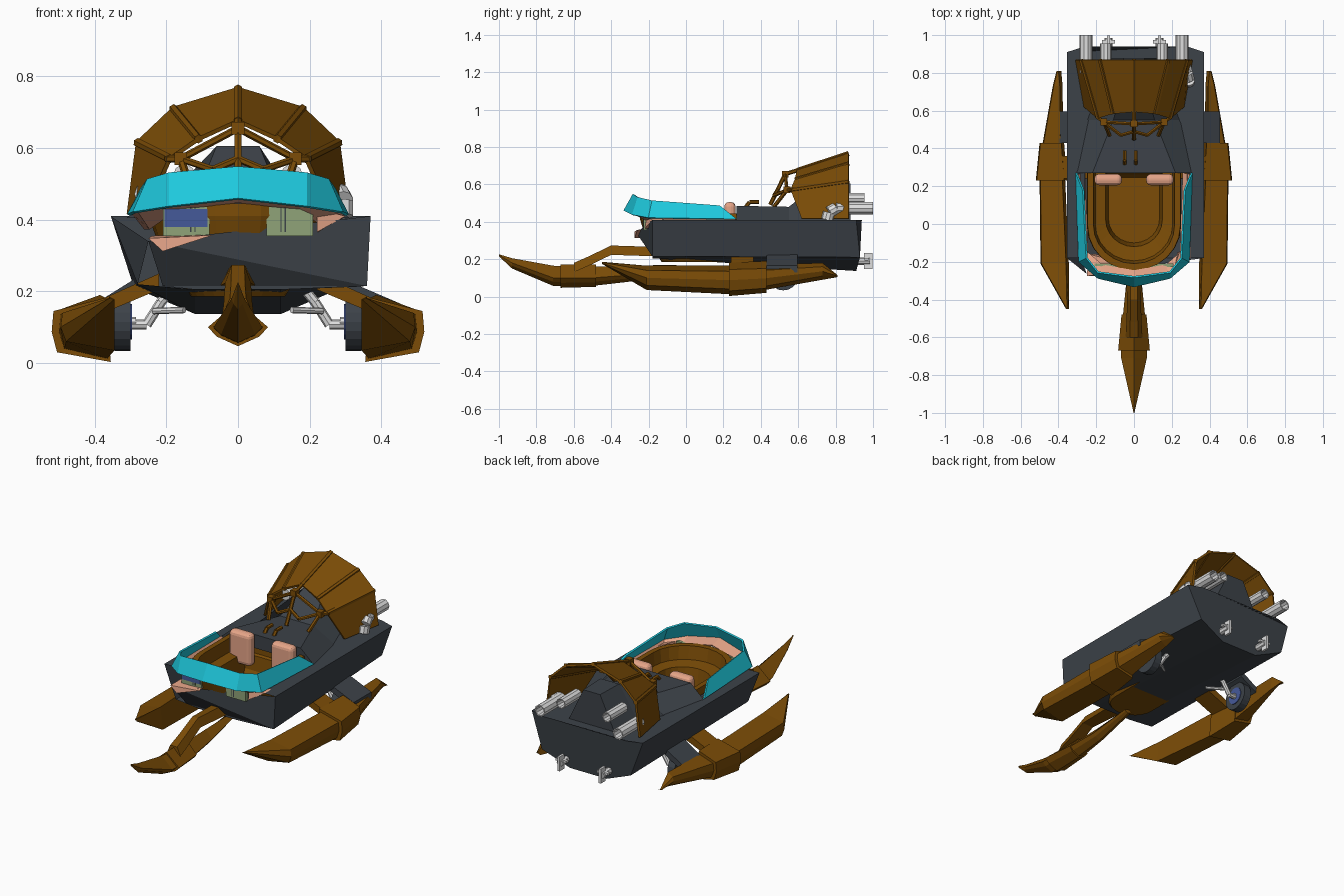
import bpy, bmesh, math
from mathutils import Vector, Matrix

def mat(name, c):
    m = bpy.data.materials.new(name)
    m.diffuse_color = (*c, 1)
    return m

BROWN = mat("brown", (0.20, 0.073, 0.002))
DARK = mat("dark_grey", (0.046, 0.055, 0.066))
CYAN = mat("cyan", (0.013, 0.58, 0.72))
SALMON = mat("salmon", (0.80, 0.38, 0.25))
STEEL = mat("light_grey", (0.74, 0.74, 0.74))
BLUE = mat("blue", (0.06, 0.10, 0.32))
GREEN = mat("pale_green", (0.28, 0.37, 0.19))

def finish(bm, name, m, solid=0):
    bmesh.ops.recalc_face_normals(bm, faces=bm.faces)
    me = bpy.data.meshes.new(name)
    bm.to_mesh(me)
    bm.free()
    ob = bpy.data.objects.new(name, me)
    bpy.context.collection.objects.link(ob)
    me.materials.append(m)
    if solid:
        md = ob.modifiers.new("thickness", 'SOLIDIFY')
        md.thickness = solid
        md.offset = 0
    return ob

def loft(name, rings, m, closed=True, caps=True, solid=0, extra=()):
    """Skin a list of equally long point rings."""
    bm = bmesh.new()
    vs = [[bm.verts.new(p) for p in r] for r in rings]
    n = len(rings[0])
    for a, b in zip(vs, vs[1:]):
        for i in range(n if closed else n - 1):
            j = (i + 1) % n
            bm.faces.new((a[i], a[j], b[j], b[i]))
    if caps:
        bm.faces.new(vs[0])
        bm.faces.new(vs[-1])
    for f in extra:
        bm.faces.new([bm.verts.new(p) for p in f])
    bmesh.ops.remove_doubles(bm, verts=bm.verts, dist=0.0005)
    return finish(bm, name, m, solid)

def rod(name, pts, r, m, n=8):
    bm = bmesh.new()
    for a, b in zip(pts, pts[1:]):
        a, b = Vector(a), Vector(b)
        q = (b - a).to_track_quat('Z', 'Y').to_matrix().to_4x4()
        bmesh.ops.create_cone(bm, cap_ends=True, segments=n, radius1=r, radius2=r,
                              depth=(b - a).length, matrix=Matrix.Translation((a + b) / 2) @ q)
    return finish(bm, name, m)

def box(name, c, s, m, bevel=0):
    bm = bmesh.new()
    bmesh.ops.create_cube(bm, size=1, matrix=Matrix.Translation(c) @ Matrix.Diagonal((*s, 1)))
    if bevel:
        bmesh.ops.bevel(bm, geom=bm.edges[:], offset=bevel, segments=3, affect='EDGES', profile=0.5)
    return finish(bm, name, m)

def at(y, pts):
    return [(x, y, z) for x, z in pts]

# Hull: open tub with rim strips, twisted nose, flat tail and rear deck
front = at(-0.18, [(-0.26, 0.41), (-0.355, 0.41), (-0.28, 0.22), (-0.12, 0.205), (0.12, 0.205),
                   (0.36, 0.215), (0.37, 0.41), (0.28, 0.41)])
rear = [(-0.26, 0.94, 0.41), (-0.355, 0.91, 0.41), (-0.29, 0.93, 0.21), (-0.12, 0.91, 0.137),
        (0.12, 0.91, 0.137), (0.29, 0.93, 0.21), (0.37, 0.91, 0.41), (0.28, 0.94, 0.41)]
nose = (-0.25, -0.265, 0.34)
low = (-0.21, -0.18, 0.215)
loft("hull", [front, rear], DARK, closed=False, caps=False, extra=[
    rear, [nose, front[6], front[5]], [nose, front[5], low], [nose, front[1], front[2]],
    [low, front[5], front[4], front[3]],
    [(-0.26, 0.27, 0.41), (0.28, 0.27, 0.41), rear[7], rear[0]]])

# Engine hood
hood = [(0.27, 0.31, 0.22, 0.485), (0.55, 0.25, 0.11, 0.48), (0.71, 0.19, 0.06, 0.605), (0.88, 0.15, 0.055, 0.605)]
loft("engine_hood", [at(y, [(-b, 0.405), (-t, z), (t, z), (b, 0.405)]) for y, b, t, z in hood], DARK)

# Cockpit tub with rim, bench and floor
def u_ring(w, yf, yb, z, n=12):
    pts = [(-w, yb, z)]
    yc = yf + w * 0.95
    for i in range(n + 1):
        a = math.pi * i / n
        pts.append((-w * math.cos(a), yc - (yc - yf) * math.sin(a), z))
    return pts + [(w, yb, z)]
loft("cockpit_tub", [u_ring(*r) for r in [
    (0.13, -0.13, 0.2, 0.185), (0.21, -0.21, 0.28, 0.30), (0.25, -0.245, 0.29, 0.41), (0.245, -0.245, 0.29, 0.445),
    (0.215, -0.21, 0.28, 0.445), (0.205, -0.195, 0.28, 0.37), (0.15, -0.12, 0.27, 0.36),
    (0.135, -0.10, 0.26, 0.25)]], BROWN)

# Wraparound windshield and its lining
def both(pts):
    return [(-x, y, z) for x, y, z in reversed(pts) if x > 0] + list(pts)
wb = both([(0, -0.33, 0.458), (0.19, -0.285, 0.436), (0.29, -0.2, 0.42), (0.305, 0.27, 0.413)])
wt = both([(0, -0.28, 0.547), (0.19, -0.255, 0.53), (0.25, -0.18, 0.512), (0.268, 0.18, 0.485)])
loft("windshield", [wb, wt], CYAN, closed=False, caps=False, solid=0.01)
wi = both([(0, -0.245, 0.450), (0.17, -0.215, 0.43), (0.245, -0.15, 0.375), (0.26, 0.27, 0.375)])
loft("windshield_lining", [[(x * 0.97, y * 0.98, z + 0.008) for x, y, z in wb], wi],
     SALMON, closed=False, caps=False, solid=0.006)
loft("left_dash_plate", [[(-0.25, -0.275, 0.348), (-0.21, -0.275, 0.312), (-0.07, -0.26, 0.357)],
                         [(-0.24, -0.16, 0.355), (-0.2, -0.16, 0.32), (-0.08, -0.2, 0.36)]], SALMON)
loft("right_dash_plate", [[(0.22, -0.22, 0.365), (0.30, -0.18, 0.41), (0.22, -0.21, 0.43)],
                          [(0.23, -0.15, 0.365), (0.3, -0.12, 0.41), (0.24, -0.15, 0.43)]], SALMON)

# Instrument panels
for s in (-1, 1):
    box("instrument_panel", (s * 0.145, -0.218, 0.395), (0.13, 0.02, 0.08), GREEN)
    for i in range(2):
        box("panel_divider", (s * (0.12 + i * 0.012), -0.229, 0.4), (0.004, 0.004, 0.07), DARK)
box("instrument_screen", (-0.145, -0.229, 0.405), (0.12, 0.005, 0.05), BLUE)

# Seats
for s in (-1, 1):
    box("seat", (s * 0.137, 0.235, 0.41), (0.145, 0.06, 0.19), SALMON, 0.024)

# Rear scoop shell, ribs and support frame
rb = both([(0, 0.87, 0.765), (0.18, 0.87, 0.71), (0.28, 0.87, 0.615), (0.305, 0.87, 0.415)])
rf = both([(0, 0.595, 0.675), (0.11, 0.585, 0.625), (0.19, 0.56, 0.57), (0.26, 0.62, 0.415)])
loft("scoop_shell", [rb, rf], BROWN, closed=False, caps=False, solid=0.012)
for i in (1, 2, 3, 4, 5):
    rod("scoop_rib", [rb[i], rf[i]], 0.013, BROWN, 6)
top = (0, 0.53, 0.655)
rod("frame_peak", [rf[3], top, (0, 0.49, 0.57), (0, 0.45, 0.49)], 0.011, BROWN, 6)
for s in (-1, 1):
    side = (s * 0.16, 0.54, 0.57)
    rod("frame_bar", [top, side, (s * 0.07, 0.47, 0.54), (0, 0.49, 0.57)], 0.010, BROWN, 6)
    rod("frame_leg", [(s * 0.2, 0.57, 0.57), side, (s * 0.13, 0.47, 0.48)], 0.011, BROWN, 6)
    box("frame_joint", side, (0.035, 0.035, 0.035), BROWN)
    rod("hood_handle", [(s * 0.03 - 0.02, 0.32, 0.48), (s * 0.03 - 0.02, 0.34, 0.505),
                        (s * 0.03 - 0.02, 0.39, 0.505)], 0.011, BROWN, 6)
box("frame_top_joint", top, (0.035, 0.035, 0.035), BROWN)

# Exhaust pipes and tail nozzles
def pipe(name, x, y0, y1, z, r):
    ring = lambda y, q: [(x + q * math.cos(math.tau * i / 10), y, z + q * math.sin(math.tau * i / 10))
                         for i in range(10)]
    loft(name, [ring(y0, r), ring(y1, r), ring(y1, r * 0.8), ring(y1 - 0.06, r * 0.75)], STEEL)
for s in (-1, 1):
    pipe("outer_exhaust", s * 0.255, 0.80, 1.0, 0.472, 0.034)
    pipe("inner_exhaust", s * 0.15, 0.80, 0.955, 0.525, 0.03)
    rod("tail_nozzle", [(s * 0.135, 0.9, 0.19), (s * 0.135, 0.985, 0.19)], 0.02, STEEL)
    box("tail_nozzle_fin", (s * 0.135, 0.975, 0.19), (0.014, 0.045, 0.085), STEEL)
    box("tail_nozzle_bar", (s * 0.135, 0.965, 0.20), (0.07, 0.02, 0.014), STEEL)
rod("exhaust_elbow", [(0.26, 0.86, 0.472), (0.28, 0.80, 0.47), (0.29, 0.765, 0.45), (0.29, 0.755, 0.41)], 0.033, STEEL, 10)

# Front ski: pointed blade, collar, tail and upper arm
def diamond(y, w, zt, zm, zb):
    return at(y, [(0, zt), (w, zm), (w * 0.7, zm - (zm - zb) * 0.5), (0, zb),
                  (-w * 0.7, zm - (zm - zb) * 0.5), (-w, zm)])
loft("front_ski_blade", [diamond(-1.0, 0.002, 0.226, 0.222, 0.215), diamond(-0.93, 0.018, 0.205, 0.18, 0.15),
                         diamond(-0.71, 0.068, 0.165, 0.10, 0.057), diamond(-0.64, 0.07, 0.16, 0.10, 0.055)], BROWN)
loft("front_ski_collar", [diamond(-0.67, 0.084, 0.172, 0.10, 0.047), diamond(-0.48, 0.066, 0.172, 0.1, 0.052)], BROWN)
loft("front_ski_tail", [diamond(-0.50, 0.06, 0.16, 0.1, 0.057), diamond(-0.3, 0.04, 0.165, 0.115, 0.08),
                        diamond(-0.05, 0.025, 0.17, 0.16, 0.145)], BROWN)
loft("front_ski_arm", [[(s * w, y, z + d) for s, d in ((-1, -0.025), (1, -0.025), (0.5, 0.025), (-0.5, 0.025))]
                       for y, z, w in ((-0.6, 0.155, 0.045), (-0.52, 0.19, 0.04), (-0.4, 0.248, 0.036),
                                       (-0.15, 0.24, 0.05))], BROWN)

# Side skis, struts, wheels and suspension
def quad(y, xi, xo, z1, z2, z3, z4):
    return y, [(xi + 0.015, z1), (xo - 0.005, z2), (xo, (z2 + z3) / 2), (xo - 0.015, z3), (xi, z4)]
parts = {
    "side_ski_blade": [quad(-0.45, 0.345, 0.36, 0.186, 0.183, 0.178, 0.175),
                       quad(-0.21, 0.345, 0.495, 0.165, 0.14, 0.06, 0.035),
                       quad(0.25, 0.365, 0.50, 0.165, 0.135, 0.04, 0.012)],
    "side_ski_collar": [quad(0.23, 0.355, 0.52, 0.182, 0.145, 0.03, 0.003),
                        quad(0.43, 0.37, 0.50, 0.19, 0.15, 0.045, 0.02)],
    "side_ski_tail": [quad(0.42, 0.375, 0.485, 0.17, 0.14, 0.055, 0.035),
                      quad(0.73, 0.378, 0.43, 0.18, 0.16, 0.11, 0.09),
                      quad(0.81, 0.385, 0.41, 0.115, 0.112, 0.108, 0.104)]}
for s in (-1, 1):
    for name, secs in parts.items():
        loft(name, [at(y, [(s * x, z) for x, z in p]) for y, p in secs], BROWN)
    xo = 0.455 if s > 0 else 0.40
    loft("rear_strut", [at(y, [(s * 0.28, 0.24), (s * xo, 0.165), (s * xo, 0.13), (s * 0.28, 0.20)])
                        for y in (0.43, 0.595)], DARK)
    loft("front_strut", [at(y, [(s * 0.22, 0.25), (s * 0.41, 0.165), (s * 0.41, 0.125), (s * 0.22, 0.205)])
                         for y in (0.24, 0.36)], BROWN)
    rod("wheel", [(s * 0.30, 0.52, 0.115), (s * 0.345, 0.52, 0.115)], 0.082, DARK, 20)
    rod("wheel_hub", [(s * 0.296, 0.52, 0.115), (s * 0.302, 0.52, 0.115)], 0.05, BLUE, 16)
    rod("axle_cap", [(s * 0.285, 0.52, 0.115), (s * 0.35, 0.52, 0.115)], 0.014, STEEL)
    rod("suspension_arm", [(s * 0.30, 0.52, 0.107), (s * 0.255, 0.52, 0.107), (s * 0.215, 0.52, 0.17),
                           (s * 0.19, 0.52, 0.2)], 0.014, STEEL)
    rod("suspension_link", [(s * 0.235, 0.5, 0.145), (s * 0.15, 0.44, 0.148)], 0.009, STEEL)
